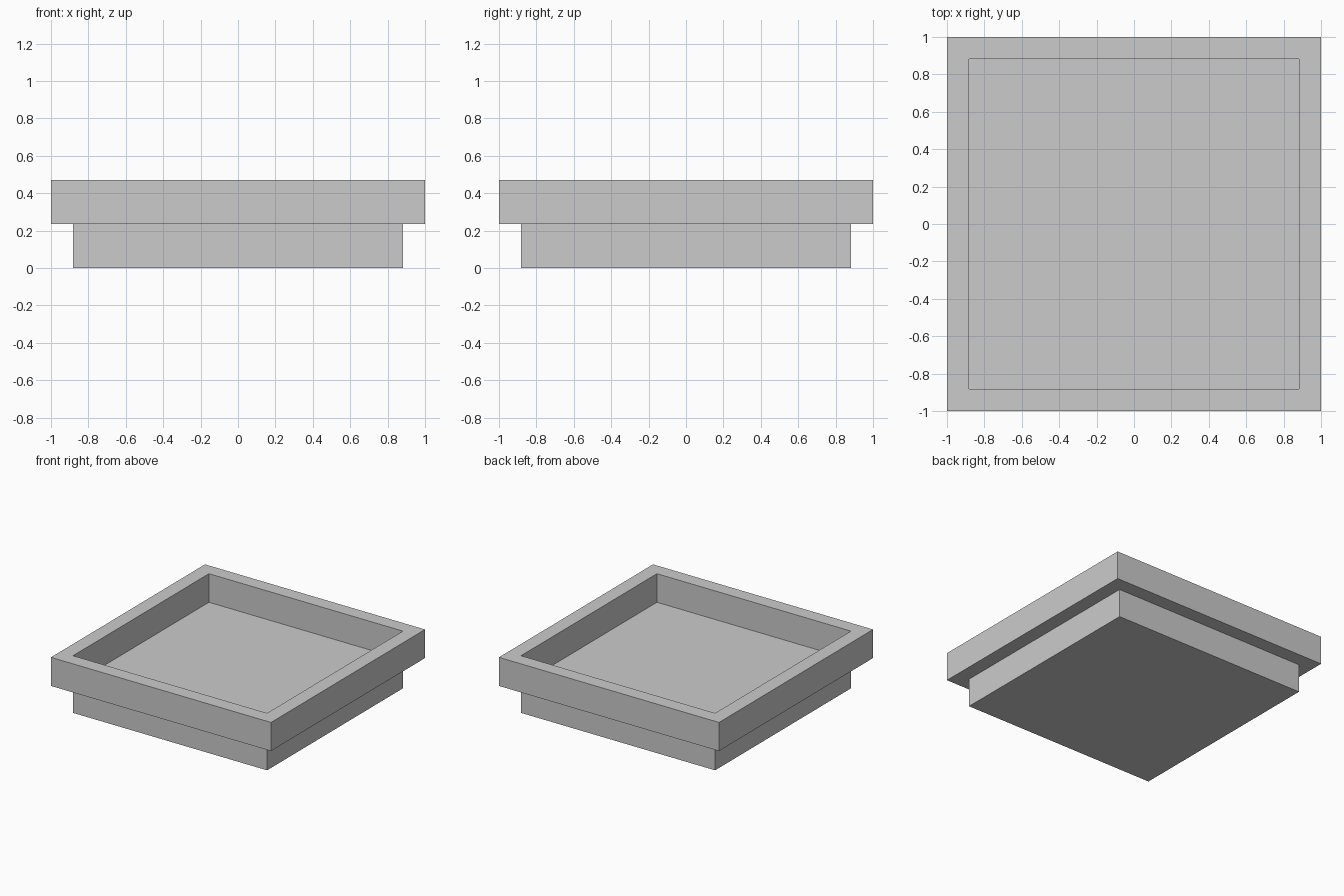
import bpy
import bmesh

cube = bpy.data.objects.get("Cube")
if cube:
    bpy.data.objects.remove(cube, do_unlink=True)

OUTER = 1.0      # half width of the rim
INNER = 0.882    # half width of the base and of the recess
STEP = 0.235     # height of each tier

# Plain grey material
grey = bpy.data.materials.new("light_grey")
grey.use_nodes = True
colour = (0.6, 0.6, 0.6, 1)
grey.diffuse_color = colour
grey.node_tree.nodes["Principled BSDF"].inputs["Base Color"].default_value = colour


def square(bm, half, z):
    corners = [(-1, -1), (1, -1), (1, 1), (-1, 1)]
    return [bm.verts.new((x * half, y * half, z)) for x, y in corners]


def bridge(bm, a, b):
    for i in range(4):
        j = (i + 1) % 4
        bm.faces.new((a[i], a[j], b[j], b[i]))


def finish(bm, name):
    bmesh.ops.recalc_face_normals(bm, faces=bm.faces)
    mesh = bpy.data.meshes.new(name)
    bm.to_mesh(mesh)
    bm.free()
    mesh.materials.append(grey)
    bpy.context.collection.objects.link(bpy.data.objects.new(name, mesh))


# Base slab, whose top is the floor of the tray
bm = bmesh.new()
bottom, top = square(bm, INNER, 0), square(bm, INNER, STEP)
bridge(bm, bottom, top)
bm.faces.new(bottom[::-1])
bm.faces.new(top)
finish(bm, "base_slab")

# Overhanging square rim, swept as a closed loop of rings
bm = bmesh.new()
profile = [(OUTER, STEP), (OUTER, 2 * STEP), (INNER, 2 * STEP), (INNER, STEP)]
rings = [square(bm, half, z) for half, z in profile]
for k, ring in enumerate(rings):
    bridge(bm, ring, rings[(k + 1) % len(rings)])
finish(bm, "raised_rim")
